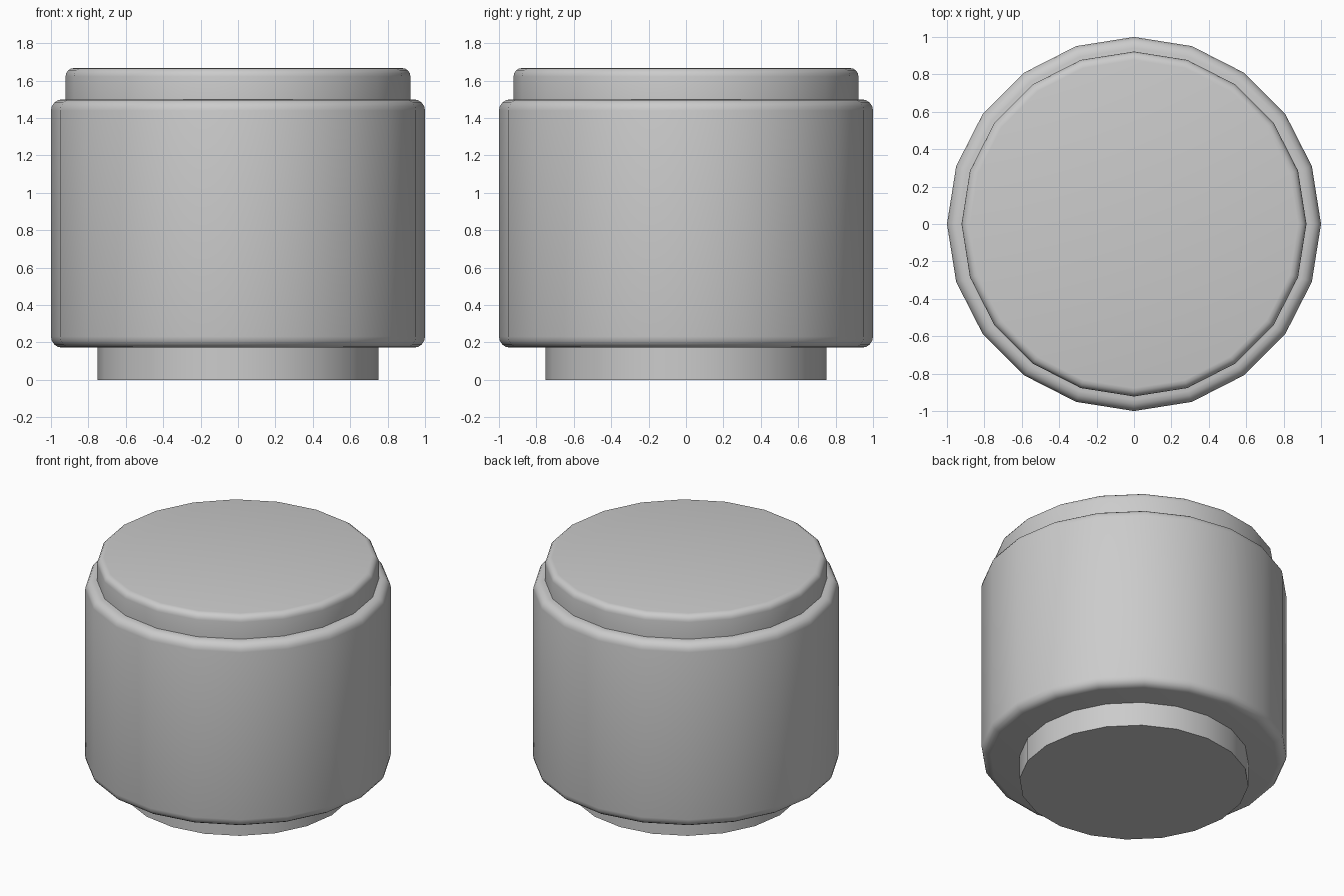
import bpy, bmesh
from math import sin, cos, pi, radians

if "Cube" in bpy.data.objects:
    bpy.data.objects.remove(bpy.data.objects["Cube"])

SIDES = 20


def rounded_drum(name, radius, z0, z1, round_bottom=0.0, round_top=0.0, steps=4):
    """20-sided drum with optional rounded rims."""
    profile = []
    for r, zc, start in ((round_bottom, z0 + round_bottom, -pi / 2),
                         (round_top, z1 - round_top, 0.0)):
        n = steps if r else 0
        for i in range(n + 1):
            a = start + (pi / 2) * i / max(n, 1)
            profile.append((radius - r + r * cos(a), zc + r * sin(a)) if r else (radius, zc))

    bm = bmesh.new()
    rings = [[bm.verts.new((r * cos(2 * pi * k / SIDES), r * sin(2 * pi * k / SIDES), z))
              for k in range(SIDES)] for r, z in profile]
    for low, high in zip(rings, rings[1:]):
        for k in range(SIDES):
            j = (k + 1) % SIDES
            bm.faces.new((low[k], low[j], high[j], high[k]))
    bm.faces.new(rings[0][::-1])
    bm.faces.new(rings[-1])
    mesh = bpy.data.meshes.new(name)
    bm.to_mesh(mesh)
    bm.free()
    obj = bpy.data.objects.new(name, mesh)
    bpy.context.collection.objects.link(obj)

    bpy.ops.object.select_all(action='DESELECT')
    obj.select_set(True)
    bpy.context.view_layer.objects.active = obj
    bpy.ops.object.shade_smooth_by_angle(angle=radians(40))
    return obj


# Narrow foot, main drum, lid
rounded_drum("foot", 0.75, 0.0, 0.172)
rounded_drum("body", 1.0, 0.172, 1.5, 0.06, 0.06)
rounded_drum("lid", 0.922, 1.5, 1.667, 0.0, 0.045)
